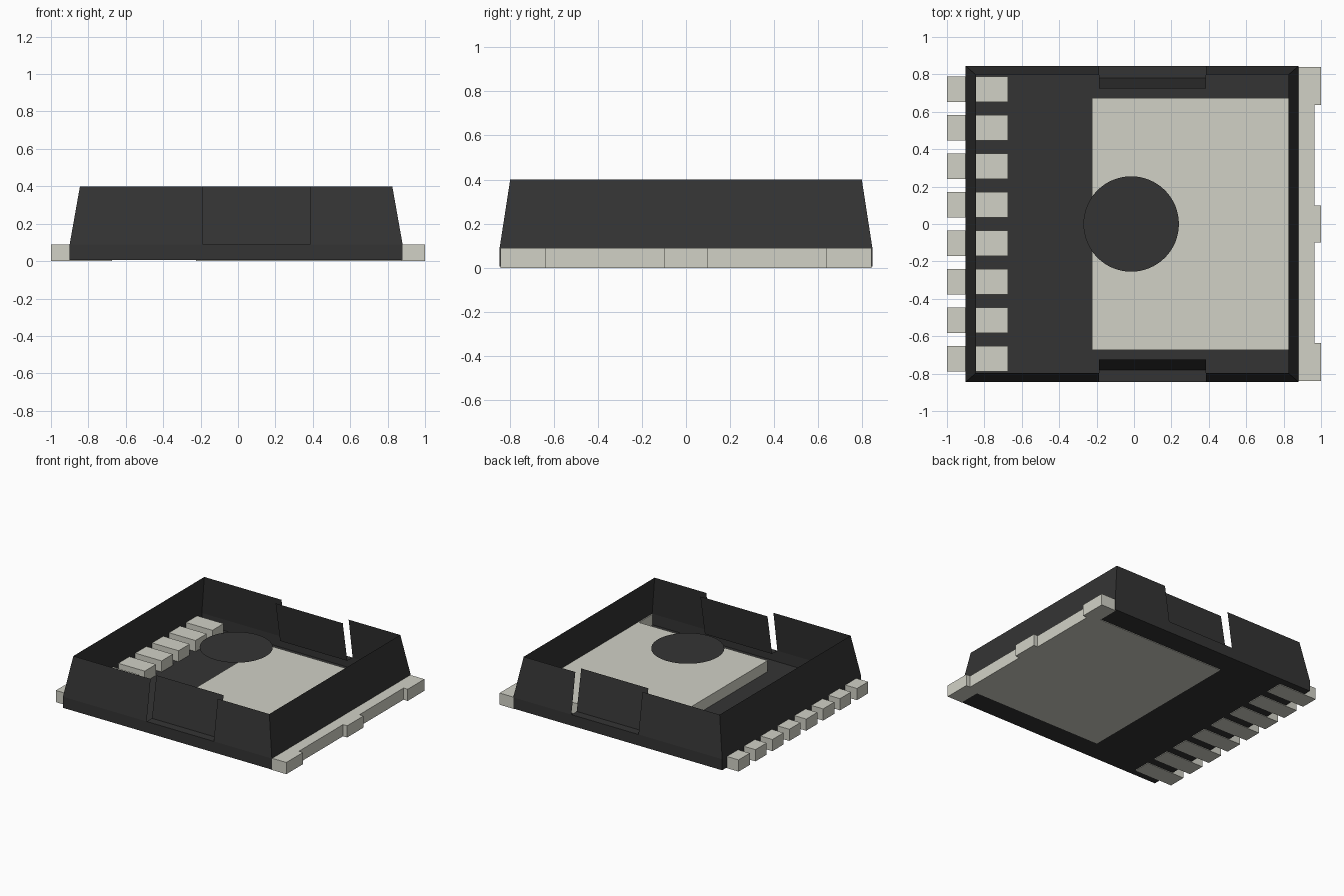
import bpy, bmesh, math

cube = bpy.data.objects.get("Cube")
if cube:
    bpy.data.objects.remove(cube, do_unlink=True)


def material(name, rgb):
    m = bpy.data.materials.new(name)
    m.use_nodes = True
    col = (*rgb, 1.0)
    m.diffuse_color = col
    m.node_tree.nodes["Principled BSDF"].inputs["Base Color"].default_value = col
    return m


BLACK = material("black plastic", (0.034, 0.034, 0.034))
METAL = material("tinned metal", (0.64, 0.64, 0.565))


def finish(bm, name, mat):
    mesh = bpy.data.meshes.new(name)
    bm.to_mesh(mesh)
    bm.free()
    mesh.materials.append(mat)
    ob = bpy.data.objects.new(name, mesh)
    bpy.context.collection.objects.link(ob)
    return ob


def sheet(name, quads, mat):
    """Open surface from a few polygons, welded along shared edges."""
    bm = bmesh.new()
    for q in quads:
        bm.faces.new([bm.verts.new(p) for p in q])
    bmesh.ops.remove_doubles(bm, verts=bm.verts, dist=1e-4)
    return finish(bm, name, mat)


def slab(name, outline, z0, z1, mat):
    """Counter-clockwise outline extruded from z0 to z1."""
    bm = bmesh.new()
    f = bm.faces.new([bm.verts.new((x, y, z0)) for x, y in outline])
    ext = bmesh.ops.extrude_face_region(bm, geom=[f])["geom"]
    for v in ext:
        if isinstance(v, bmesh.types.BMVert):
            v.co.z = z1
    bmesh.ops.recalc_face_normals(bm, faces=bm.faces)
    return finish(bm, name, mat)


def ring(x0, x1, y, z):
    return [(x0, -y, z), (x1, -y, z), (x1, y, z), (x0, y, z)]


# Heights and notch extents
Z0, ZM, ZT = 0.005, 0.09, 0.40
NX0, NX1 = -0.187, 0.385
low = ring(-0.90, 0.88, 0.845, Z0)
mid = ring(-0.90, 0.88, 0.845, ZM)
top = ring(-0.845, 0.825, 0.797, ZT)

# Body: floor, straight lower band, tapered end walls
quads = [low[::-1]]
for i in range(4):
    j = (i + 1) % 4
    quads.append([low[i], low[j], mid[j], mid[i]])
for i in (1, 3):
    j = (i + 1) % 4
    quads.append([mid[i], mid[j], top[j], top[i]])

# Front and back walls, each with a notch backed by a recessed panel
for s in (-1, 1):
    ym, yt, pm, pt = 0.845 * s, 0.797 * s, 0.78 * s, 0.725 * s
    side = [
        [(-0.90, ym, ZM), (NX0, ym, ZM), (NX0, yt, ZT), (-0.845, yt, ZT)],
        [(NX1, ym, ZM), (0.88, ym, ZM), (0.825, yt, ZT), (NX1, yt, ZT)],
        [(NX0, ym, ZM), (NX1, ym, ZM), (NX1, pm, ZM), (NX0, pm, ZM)],
        [(NX0, pm, ZM), (NX1, pm, ZM), (NX1, pt, ZT), (NX0, pt, ZT)],
    ]
    quads += side if s < 0 else [q[::-1] for q in side]
sheet("body_shell", quads, BLACK)

# Round marker disc level with the rim
disc = [(-0.015 + 0.255 * math.cos(a), 0.255 * math.sin(a), 0.385)
        for a in (2 * math.pi * i / 64 for i in range(64))]
sheet("marker_disc", [disc], BLACK)

# Heat pad with its outer strip and three tabs
half = [(1.0, 0.0), (1.0, 0.10), (0.965, 0.10), (0.965, 0.637), (1.0, 0.637),
        (1.0, 0.84), (0.872, 0.84), (0.872, 0.673), (-0.225, 0.673)]
outline = half + [(x, -y) for x, y in half[:0:-1]]
slab("heat_pad", outline, 0.0, 0.09, METAL)

# Row of eight leads
for i in range(8):
    y = -0.72 + i * 1.44 / 7
    slab(f"lead_{i + 1}", [(-1.0, y - 0.068), (-0.675, y - 0.068),
                           (-0.675, y + 0.068), (-1.0, y + 0.068)],
         0.0, 0.09, METAL)
